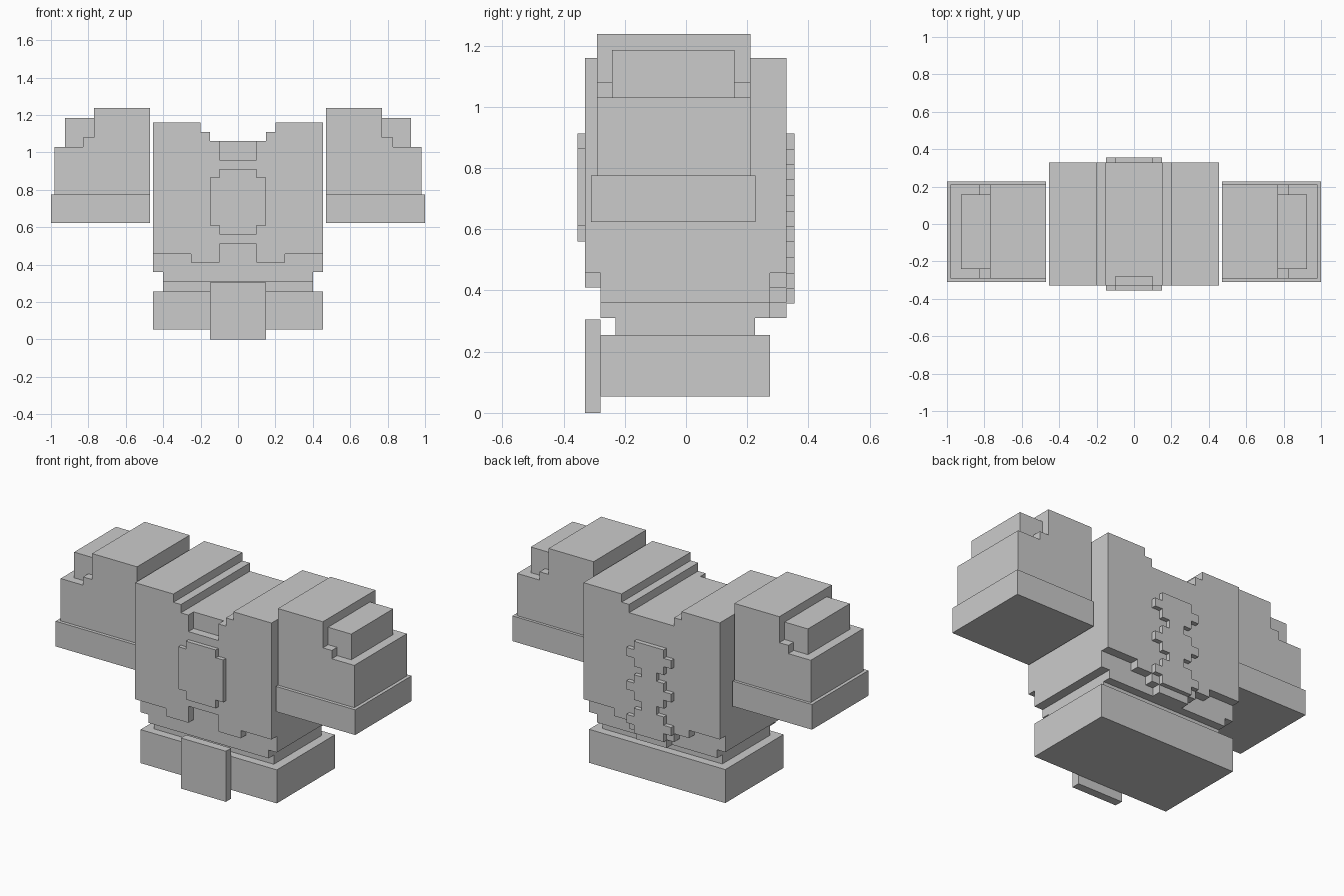
import bpy, bmesh, math

if "Cube" in bpy.data.objects:
    bpy.data.objects.remove(bpy.data.objects["Cube"])


def prism(name, outline, y0, y1):
    """Extrude a closed (x, z) outline from y0 to y1."""
    bm = bmesh.new()
    face = bm.faces.new([bm.verts.new((x, y0, z)) for x, z in outline])
    ext = bmesh.ops.extrude_face_region(bm, geom=[face])
    for v in ext["geom"]:
        if isinstance(v, bmesh.types.BMVert):
            v.co.y = y1
    bmesh.ops.recalc_face_normals(bm, faces=bm.faces)
    me = bpy.data.meshes.new(name)
    bm.to_mesh(me)
    bm.free()
    ob = bpy.data.objects.new(name, me)
    bpy.context.collection.objects.link(ob)
    return ob


def sym(name, half, y0, y1):
    """Extrude a right-hand half outline mirrored across x = 0."""
    return prism(name, half + [(-x, z) for x, z in reversed(half)], y0, y1)


def box(name, x0, x1, y0, y1, z0, z1):
    return prism(name, [(x0, z0), (x1, z0), (x1, z1), (x0, z1)], y0, y1)


def slab(name, w, y0, y1, z0, z1):
    return box(name, -w, w, y0, y1, z0, z1)


def union(base, parts):
    """Merge parts into base and clean up coplanar seams."""
    for p in parts:
        m = base.modifiers.new("join", 'BOOLEAN')
        m.operation = 'UNION'
        m.solver = 'EXACT'
        m.object = p
        dg = bpy.context.evaluated_depsgraph_get()
        me = bpy.data.meshes.new_from_object(base.evaluated_get(dg))
        base.modifiers.clear()
        base.data = me
        bpy.data.objects.remove(p)
    bm = bmesh.new()
    bm.from_mesh(base.data)
    bmesh.ops.remove_doubles(bm, verts=bm.verts, dist=0.0005)
    bmesh.ops.dissolve_limit(bm, angle_limit=math.radians(1),
                             verts=bm.verts, edges=bm.edges)
    bm.to_mesh(base.data)
    bm.free()
    return base


W = 0.455
F, B = -0.28, 0.275          # front and back of the inner body
FO, BO = -0.33, 0.328        # front and back of the outer plates

# Torso: inner core, front and back plates sharing a stepped neckline, waist
neck = [(W, 1.16), (0.2, 1.16), (0.2, 1.11), (0.15, 1.11), (0.15, 1.06)]
torso = sym("torso", [(0.4, 0.31), (0.4, 0.36), (W, 0.36)] + neck, F, B)
front = sym("front_plate", [(0.1, 0.51), (0.1, 0.41), (0.25, 0.41), (0.25, 0.457), (W, 0.457)]
            + neck + [(0.1, 1.06), (0.1, 0.96)], FO, F)
back = sym("back_plate", [(0.1, 0.31), (0.1, 0.36), (0.15, 0.36), (0.15, 0.41),
                          (0.25, 0.41), (0.25, 0.457), (W, 0.457)] + neck, B, BO)
union(torso, [front, back])
slab("waist", 0.4, -0.23, 0.225, 0.255, 0.31)

# Raised chest emblem plate
sym("chest_panel", [(0.1, 0.56), (0.1, 0.61), (0.15, 0.61), (0.15, 0.865),
                    (0.1, 0.865), (0.1, 0.912)], -0.355, FO)

# Zigzag spine ridge on the back
widths = [0.1, 0.15, 0.1, 0.05]
spine = []
for i in range(11):
    w = widths[i % 4]
    top = 0.912 - i * 0.0505
    spine += [(w, top), (w, top - 0.0505)]
sym("spine_ridge", spine, BO, 0.355)

# Hip block and hanging front flap
slab("hips", W, F, B, 0.053, 0.255)
slab("front_flap", 0.15, FO, F, 0.0, 0.305)

# Shoulder guards, mirrored
guard = prism("shoulder_guards", [(0.47, 0.775), (0.98, 0.775), (0.98, 1.03), (0.83, 1.03),
                                  (0.83, 1.08), (0.77, 1.08), (0.77, 1.237), (0.47, 1.237)],
              -0.291, 0.21)
union(guard, [box("step", 0.77, 0.925, -0.241, 0.159, 1.03, 1.185)])
cuff = box("shoulder_cuffs", 0.47, 1.0, -0.311, 0.227, 0.623, 0.775)
for ob in (guard, cuff):
    ob.modifiers.new("Mirror", 'MIRROR').use_axis = (True, False, False)
